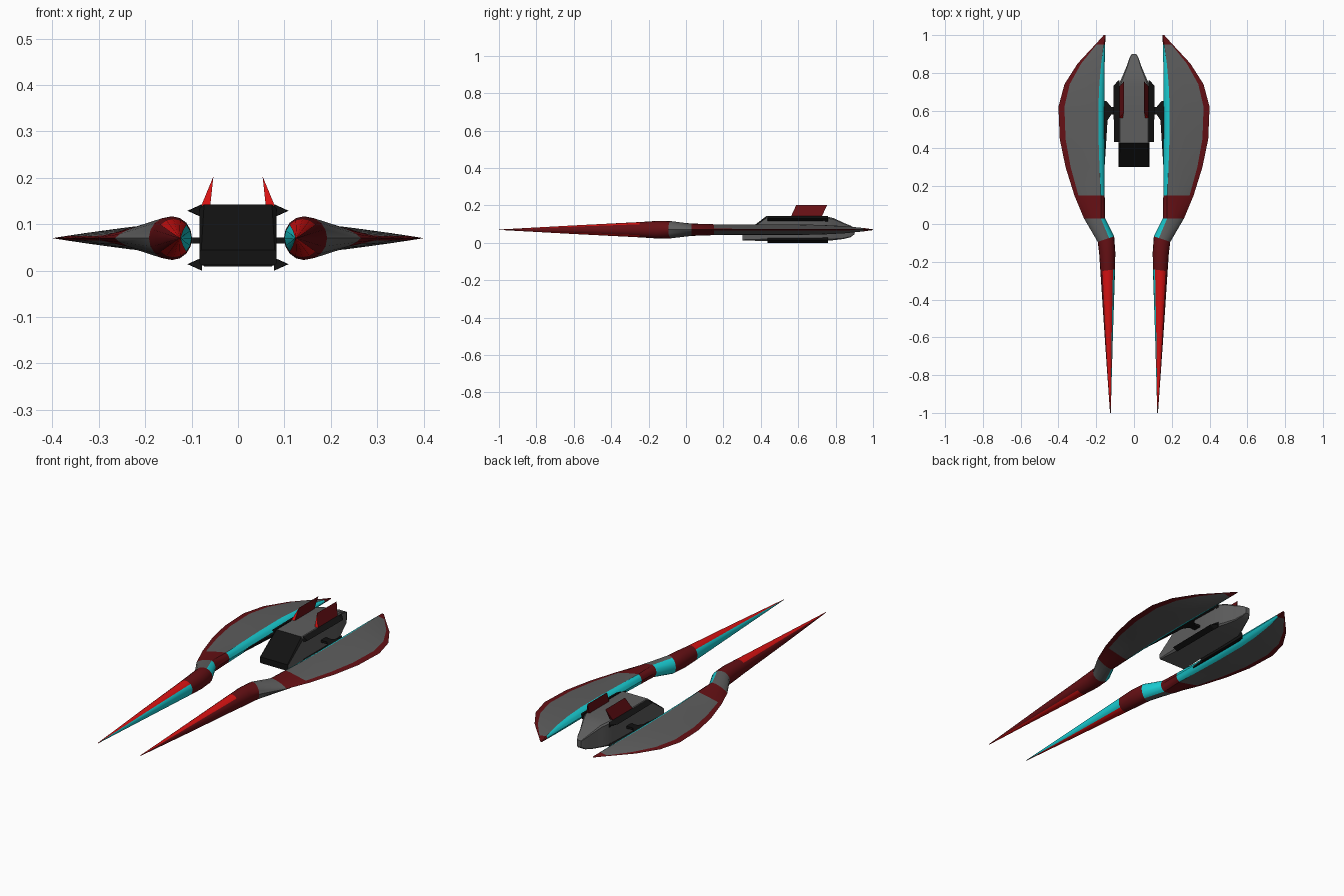
import bpy, bmesh, math

cube = bpy.data.objects.get("Cube")
if cube:
    bpy.data.objects.remove(cube, do_unlink=True)


def material(name, rgb):
    m = bpy.data.materials.new(name)
    m.use_nodes = True
    m.diffuse_color = (*rgb, 1)
    m.node_tree.nodes["Principled BSDF"].inputs["Base Color"].default_value = (*rgb, 1)
    return m


GREY, DARK_RED, RED, CYAN, BLACK = range(5)
MATS = [material("hull grey", (0.11, 0.11, 0.11)),
        material("dark red", (0.13, 0.005, 0.007)),
        material("bright red", (0.68, 0.006, 0.006)),
        material("cyan", (0.01, 0.62, 0.66)),
        material("black", (0.006, 0.006, 0.006))]


def loft(name, rings, colour, caps=(GREY, GREY), smooth=True):
    """Skin a list of closed rings; colour(i, j) picks the material of each face."""
    bm = bmesh.new()
    vs = [[bm.verts.new(p) for p in ring] for ring in rings]
    n = len(rings[0])
    for i in range(len(vs) - 1):
        for j in range(n):
            k = (j + 1) % n
            f = bm.faces.new((vs[i][j], vs[i][k], vs[i + 1][k], vs[i + 1][j]))
            f.material_index = colour(i, j)
    for ring, c in zip((vs[0], vs[-1]), caps):
        bm.faces.new(ring).material_index = c
    bmesh.ops.recalc_face_normals(bm, faces=bm.faces)
    me = bpy.data.meshes.new(name)
    bm.to_mesh(me)
    bm.free()
    for m in MATS:
        me.materials.append(m)
    ob = bpy.data.objects.new(name, me)
    bpy.context.collection.objects.link(ob)
    if smooth:
        bpy.ops.object.select_all(action="DESELECT")
        ob.select_set(True)
        bpy.context.view_layer.objects.active = ob
        bpy.ops.object.shade_smooth_by_angle(angle=math.radians(25))
    return ob


# Prong and wing stations: y, inner x, outer x, half height, wing blend, skew
MID = 0.07
STATIONS = [
    (-1.00, .123, .127, .001, 0, 0), (-.60, .112, .155, .023, 0, 0),
    (-.24, .100, .178, .041, 0, -.01), (-.15, .099, .184, .047, 0, -.01),
    (-.065, .105, .192, .046, 0, -.03), (.03, .153, .265, .034, .6, 0),
    (.15, .155, .315, .029, 1, 0), (.30, .156, .362, .028, 1, 0),
    (.45, .157, .393, .028, 1, 0), (.62, .157, .400, .028, 1, 0),
    (.74, .156, .368, .025, 1, 0), (.85, .155, .298, .019, 1, 0),
    (.95, .153, .205, .009, 1, 0), (1.0, .150, .160, .002, 1, 0)]
WING_U = [0, .03, .07, .13, .3, .5, .7, .87, 1]
WING_V = [0, .5, .8, 1, .87, .64, .40, .18, 0]


def station_ring(side, y, xin, xout, h, blend, skew):
    half = []
    for k in range(9):
        t = math.pi * k / 8
        u = (1 - blend) * (1 - math.cos(t)) / 2 + blend * WING_U[k]
        v = (1 - blend) * math.sin(t) + blend * WING_V[k]
        half.append((side * (xin + u * (xout - xin)), y + skew * u, h * v))
    top = [(x, yy, MID + z) for x, yy, z in half]
    bottom = [(x, yy, MID - z) for x, yy, z in half[7:0:-1]]
    return top + bottom


def wing_colour(i, j):
    k = min(j, 15 - j)              # segment counted from the inner edge
    if i < 2:                       # spike
        return CYAN if k < 2 else RED if k < 6 else DARK_RED
    if i in (2, 3, 5, 12):          # wrapped bands and tail tip
        return DARK_RED
    if i == 4:                      # elbow
        return CYAN if k < 3 else GREY
    return CYAN if k < 3 else DARK_RED if k == 7 else GREY


# Hull stations: y, half width, bottom z, top z
HULL = [(.302, .083, .012, .045), (.43, .083, .010, .143), (.60, .083, .009, .143),
        (.74, .080, .010, .143), (.79, .058, .014, .132), (.84, .037, .020, .108),
        (.88, .024, .030, .092), (.90, .012, .045, .080)]


def hull_ring(y, w, lo, hi):
    c = min(w, hi - lo) * .12
    return [(w, y, lo + c), (w, y, hi - c), (w - c, y, hi), (c - w, y, hi),
            (-w, y, hi - c), (-w, y, lo + c), (c - w, y, lo), (w - c, y, lo)]


loft("hull", [hull_ring(*s) for s in HULL],
     lambda i, j: BLACK if i == 0 and j in (1, 2, 3) else GREY, (BLACK, GREY))


def plate(name, outline, z, thick, c):
    rings = [[(x, y, z + s * thick / 2) for x, y in outline] for s in (-1, 1)]
    loft(name, rings, lambda i, j: c, (c, c), smooth=False)


for side, label in ((1, "left"), (-1, "right")):
    # Long spike, elbow and blade-like wing
    loft(label + "_wing", [station_ring(side, *s) for s in STATIONS],
         wing_colour, (RED, DARK_RED))

    # Strut joining the wing to the hull
    plate(label + "_strut",
          [(side * x, y) for x, y in ((.07, .58), (.12, .58), (.14, .55), (.157, .28),
                                      (.165, .28), (.165, .65), (.145, .65),
                                      (.12, .62), (.07, .62))], .065, .012, BLACK)

    # Wedge rails along the upper and lower hull edges
    for place, z in (("upper", .129), ("lower", .014)):
        rings = [[(side * .078, y, z - .014), (side * out, y, z), (side * .078, y, z + .014)]
                 for y, out in ((.435, .106), (.73, .109), (.76, .084))]
        loft(f"{label}_{place}_rail", rings, lambda i, j: BLACK, (BLACK, BLACK), False)

    # Swept tail fin with a bright leading edge
    fin = [[(side * .060, a, .138), (side * .080, a, .138), (side * .053, a + .03, .203)]
           for a in (.56, .725)]
    loft(label + "_fin", fin, lambda i, j: DARK_RED, (RED, DARK_RED), False)
